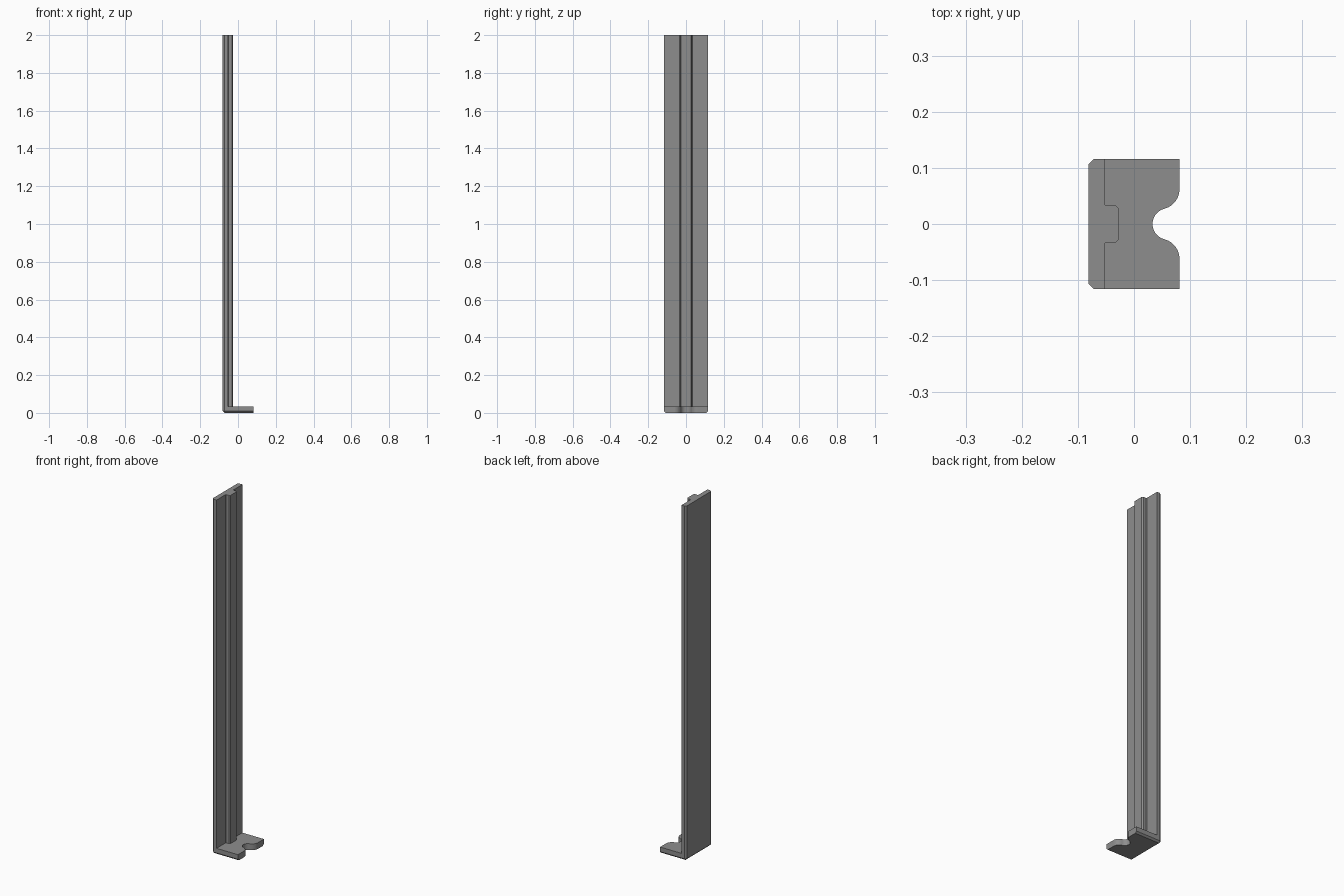
import bpy, bmesh, math
from mathutils import Vector

if "Cube" in bpy.data.objects:
    bpy.data.objects.remove(bpy.data.objects["Cube"])

X0, X1, Y, H = -0.081, 0.081, 0.1155, 2.0
WALL_X, RIB_X, FOOT_Z, CH = -0.053, -0.027, 0.035, 0.009

grey = bpy.data.materials.new("mid grey")
grey.diffuse_color = (0.27, 0.27, 0.27, 1)
grey.use_nodes = True
grey.node_tree.nodes["Principled BSDF"].inputs["Base Color"].default_value = grey.diffuse_color


def prism(name, points, offset):
    """Extrude a closed outline along the offset vector."""
    bm = bmesh.new()
    face = bm.faces.new([bm.verts.new(p) for p in points])
    new = bmesh.ops.extrude_face_region(bm, geom=[face])["geom"]
    bmesh.ops.translate(bm, vec=offset, verts=[v for v in new if isinstance(v, bmesh.types.BMVert)])
    bmesh.ops.recalc_face_normals(bm, faces=bm.faces)
    mesh = bpy.data.meshes.new(name)
    bm.to_mesh(mesh)
    bm.free()
    mesh.materials.append(grey)
    obj = bpy.data.objects.new(name, mesh)
    bpy.context.collection.objects.link(obj)
    return obj


# L-shaped bracket: tall wall plus short foot
profile = [(X0, 0), (X1, 0), (X1, FOOT_Z), (WALL_X, FOOT_Z), (WALL_X, H), (X0, H)]
bracket = prism("wall_and_foot", [(x, -Y, z) for x, z in profile], Vector((0, 2 * Y, 0)))

# Chamfer the outer edges of the wall back and the foot underside
bm = bmesh.new()
bm.from_mesh(bracket.data)


def is_outer(e):
    a, b = (v.co for v in e.verts)
    back = abs(a.x - X0) < 1e-4 and abs(b.x - X0) < 1e-4
    under = a.z < 1e-4 and b.z < 1e-4
    top = a.z > H - 1e-4 and b.z > H - 1e-4
    end = a.x > X1 - 1e-4 and b.x > X1 - 1e-4
    return (back or under) and not top and not end


bmesh.ops.bevel(bm, geom=[e for e in bm.edges if is_outer(e)], offset=CH,
                offset_type='OFFSET', segments=1, affect='EDGES')
bm.to_mesh(bracket.data)
bm.free()

# Keyhole notch in the foot: rounded mouth leading to a round seat
def arc(cx, cy, r, a0, a1, n):
    return [(cx + r * math.cos(math.radians(a0 + (a1 - a0) * i / n)),
             cy + r * math.sin(math.radians(a0 + (a1 - a0) * i / n))) for i in range(n + 1)]


upper = [(0.12, 0.062)] + arc(0.045, 0.062, 0.036, 0, -63, 8) + arc(0.061, 0, 0.028, 115, 180, 8)
outline = upper + [(x, -y) for x, y in reversed(upper[:-1])]
cutter = prism("notch_cutter", [(x, y, -0.05) for x, y in outline], Vector((0, 0, 0.15)))
cutter.hide_render = True
cutter.hide_set(True)
cut = bracket.modifiers.new("notch", 'BOOLEAN')
cut.operation = 'DIFFERENCE'
cut.solver = 'EXACT'
cut.object = cutter

# Stiffening rib with chamfered corners and a small flare at its root
half = [(WALL_X, 0.0355), (WALL_X + 0.0025, 0.033), (RIB_X - 0.006, 0.033), (RIB_X, 0.027)]
rib = half + [(x, -y) for x, y in reversed(half)]
prism("rib", [(x, y, FOOT_Z) for x, y in rib], Vector((0, 0, H - FOOT_Z)))
